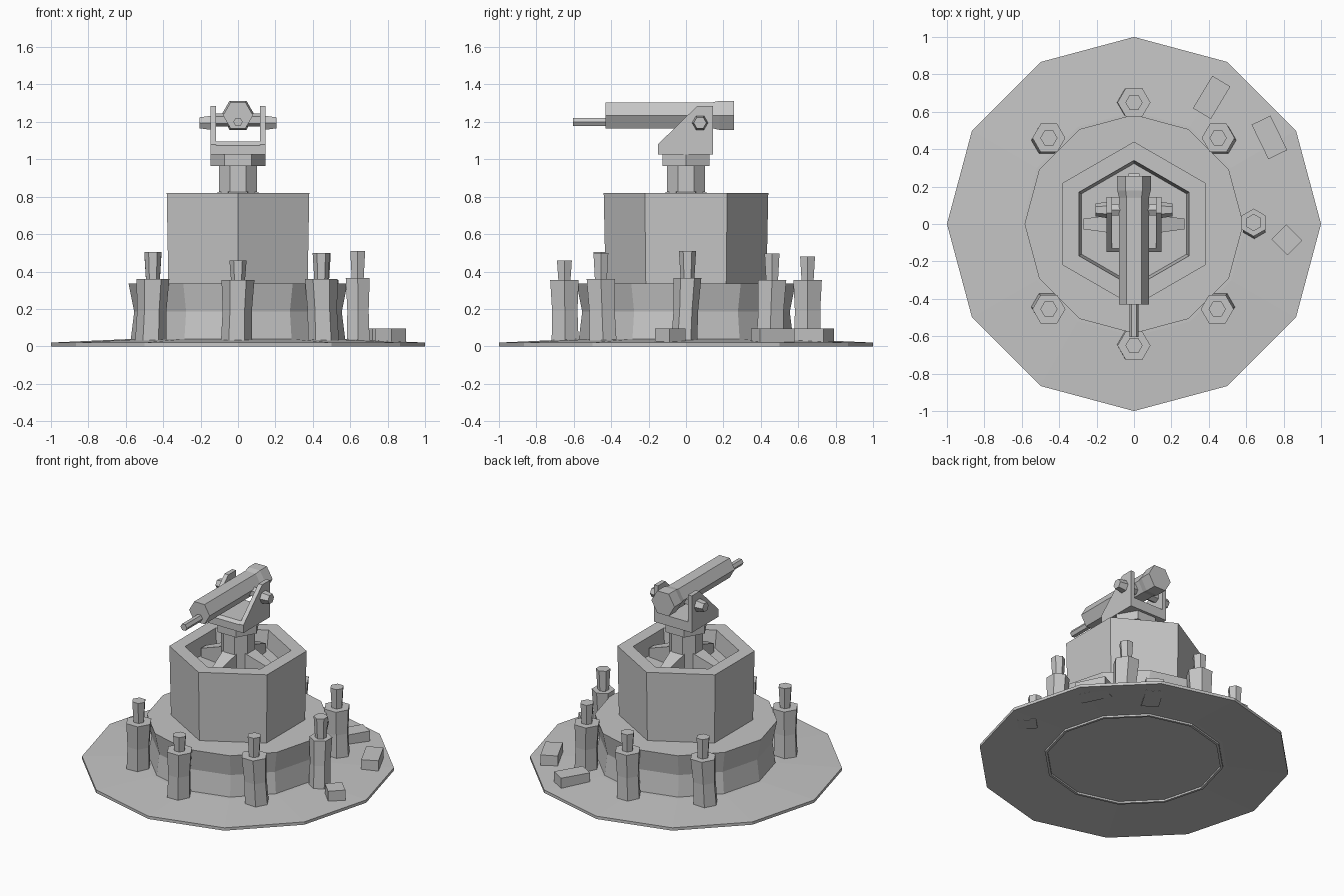
import bpy, bmesh, math
from mathutils import Matrix, Vector

if "Cube" in bpy.data.objects:
    bpy.data.objects.remove(bpy.data.objects["Cube"])

grey = bpy.data.materials.new("concrete_grey")
grey.diffuse_color = (0.56, 0.56, 0.56, 1)
grey.use_nodes = True
grey.node_tree.nodes["Principled BSDF"].inputs["Base Color"].default_value = grey.diffuse_color


def finish(name, bm):
    bmesh.ops.recalc_face_normals(bm, faces=bm.faces)
    me = bpy.data.meshes.new(name)
    bm.to_mesh(me)
    bm.free()
    me.materials.append(grey)
    ob = bpy.data.objects.new(name, me)
    bpy.context.collection.objects.link(ob)
    return ob


def lathe(name, profile, sides, turn=0, loc=(0, 0, 0), axis='Z', closed=False, lean=None):
    """Faceted solid from (radius, height) rings; closed joins the last ring to the first.
    lean moves the first ring sideways, fading to nothing at the last."""
    rot = {'Z': Matrix(), 'Y': Matrix.Rotation(-math.pi / 2, 4, 'X'),
           'X': Matrix.Rotation(math.pi / 2, 4, 'Y')}[axis]
    bm = bmesh.new()
    rings = []
    for k, (r, h) in enumerate(profile):
        shift = Vector(loc)
        if lean:
            shift += Vector((*lean, 0)) * (1 - k / (len(profile) - 1))
        ring = []
        for i in range(sides):
            a = math.radians(turn) + 2 * math.pi * i / sides
            p = rot @ Vector((r * math.cos(a), r * math.sin(a), h))
            ring.append(bm.verts.new(p + shift))
        rings.append(ring)
    pairs = list(zip(rings, rings[1:]))
    if closed:
        pairs.append((rings[-1], rings[0]))
    else:
        bm.faces.new(rings[0])
        bm.faces.new(rings[-1])
    for a, b in pairs:
        for i in range(sides):
            j = (i + 1) % sides
            bm.faces.new((a[i], a[j], b[j], b[i]))
    return finish(name, bm)


def bridge(name, a, b, turn=0):
    """Solid between two matching outlines of points, turned about z."""
    bm = bmesh.new()
    a = [bm.verts.new(p) for p in a]
    b = [bm.verts.new(p) for p in b]
    bm.faces.new(a)
    bm.faces.new(b)
    for i in range(len(a)):
        j = (i + 1) % len(a)
        bm.faces.new((a[i], a[j], b[j], b[i]))
    bmesh.ops.rotate(bm, verts=bm.verts, matrix=Matrix.Rotation(turn, 3, 'Z'))
    return finish(name, bm)


def extrude_x(name, outline, x0, x1):
    """Solid from a (y, z) outline between two x positions."""
    return bridge(name, [(x0, y, z) for y, z in outline], [(x1, y, z) for y, z in outline])


def box(name, size, loc, turn=0):
    bm = bmesh.new()
    m = Matrix.Translation(loc) @ Matrix.Rotation(math.radians(turn), 4, 'Z')
    bmesh.ops.create_cube(bm, size=1, matrix=m @ Matrix.Diagonal((*size, 1)))
    return finish(name, bm)


# Domed ground slab, hollowed slightly underneath
lathe("ground_slab", [(0.6, 0.017), (1, 0), (1, 0.02), (0.6, 0.038)], 12)

# Waisted plinth with a thin foot ring showing under the slab
lathe("plinth", [(0.575, 0.022), (0.555, 0.185), (0.585, 0.335)], 12)
lathe("plinth_foot", [(0.577, 0.004), (0.577, 0.025), (0.56, 0.025), (0.56, 0.004)],
      12, closed=True)

# Open-topped hexagonal bunker with an inner floor
lathe("bunker_wall", [(0.43, 0.33), (0.44, 0.82), (0.34, 0.82), (0.322, 0.69), (0.322, 0.33)],
      6, 30, closed=True)
lathe("bunker_floor", [(0.33, 0.66), (0.33, 0.70)], 6, 30)

# Pedestal, collar and four tapering buttresses
lathe("pedestal", [(0.11, 0.68), (0.11, 0.97)], 8, 22.5)
lathe("collar", [(0.146, 0.965), (0.146, 1.03)], 6)
for k in range(4):
    ends = [[(x, -w, 0.68), (x, w, 0.68), (x, w, top), (x, -w, top)]
            for x, w, top in ((0.05, 0.058, 0.845), (0.27, 0.028, 0.76))]
    bridge("buttress", ends[0], ends[1], k * math.pi / 2)

# Yoke: base plate, two cheeks, axle and tapered end knobs
cheek = [(-0.15, 1.025), (-0.15, 1.08), (0.06, 1.285), (0.145, 1.285), (0.145, 1.025)]
extrude_x("yoke_base", [(-0.15, 1.025), (-0.15, 1.075), (-0.13, 1.094),
                        (0.145, 1.094), (0.145, 1.025)], -0.118, 0.118)
lathe("axle", [(0.035, -0.12), (0.035, 0.12)], 6, 0, (0, 0.075, 1.21), 'X')
for s in (-1, 1):
    extrude_x("yoke_cheek", cheek, s * 0.117, s * 0.147)
    lathe("axle_knob", [(0.043, s * 0.13), (0.043, s * 0.147), (0.034, s * 0.205)],
          6, 30, (0, 0.075, 1.195), 'X')

# Gun: hexagonal body with flared breech, and a thin muzzle
lathe("gun_body", [(0.08, -0.43), (0.08, 0.14), (0.09, 0.18), (0.09, 0.257)],
      6, 0, (0, 0, 1.235), 'Y')
lathe("gun_muzzle", [(0.025, -0.605), (0.025, -0.40)], 6, 0, (0, 0, 1.2), 'Y')

# Ring of leaning posts with flared caps: x, y, radius, body top, cap top, turn, foot offset
posts = [(0, 0.65, 0.088, 0.355, 0.48, 0, (-0.008, 0)),
         (0.45, 0.46, 0.088, 0.355, 0.495, 0, (0.014, -0.012)),
         (0.64, 0.008, 0.074, 0.365, 0.51, 30, (0.003, -0.018)),
         (0.445, -0.455, 0.088, 0.36, 0.5, 0, (0.012, 0.012)),
         (0, -0.65, 0.088, 0.355, 0.46, 0, (-0.008, 0.004)),
         (-0.455, -0.455, 0.088, 0.36, 0.505, 0, (-0.012, 0.012)),
         (-0.455, 0.46, 0.088, 0.355, 0.495, 0, (-0.012, -0.012))]
for x, y, r, h, top, turn, lean in posts:
    lathe("post", [(r * 0.95, 0.018), (r * 0.89, 0.19), (r, h)], 6, turn, (x, y, 0), lean=lean)
    lathe("post_cap", [(0.036, h - 0.02), (0.046, top)], 6, turn, (x, y, 0))

# Loose blocks sunk into the slab
for x, y, w, d, turn in ((0.415, 0.677, 0.112, 0.202, -31), (0.724, 0.463, 0.112, 0.205, 26),
                         (0.817, -0.085, 0.112, 0.12, 45)):
    box("block", (w, d, 0.093), (x, y, 0.0495), turn)
